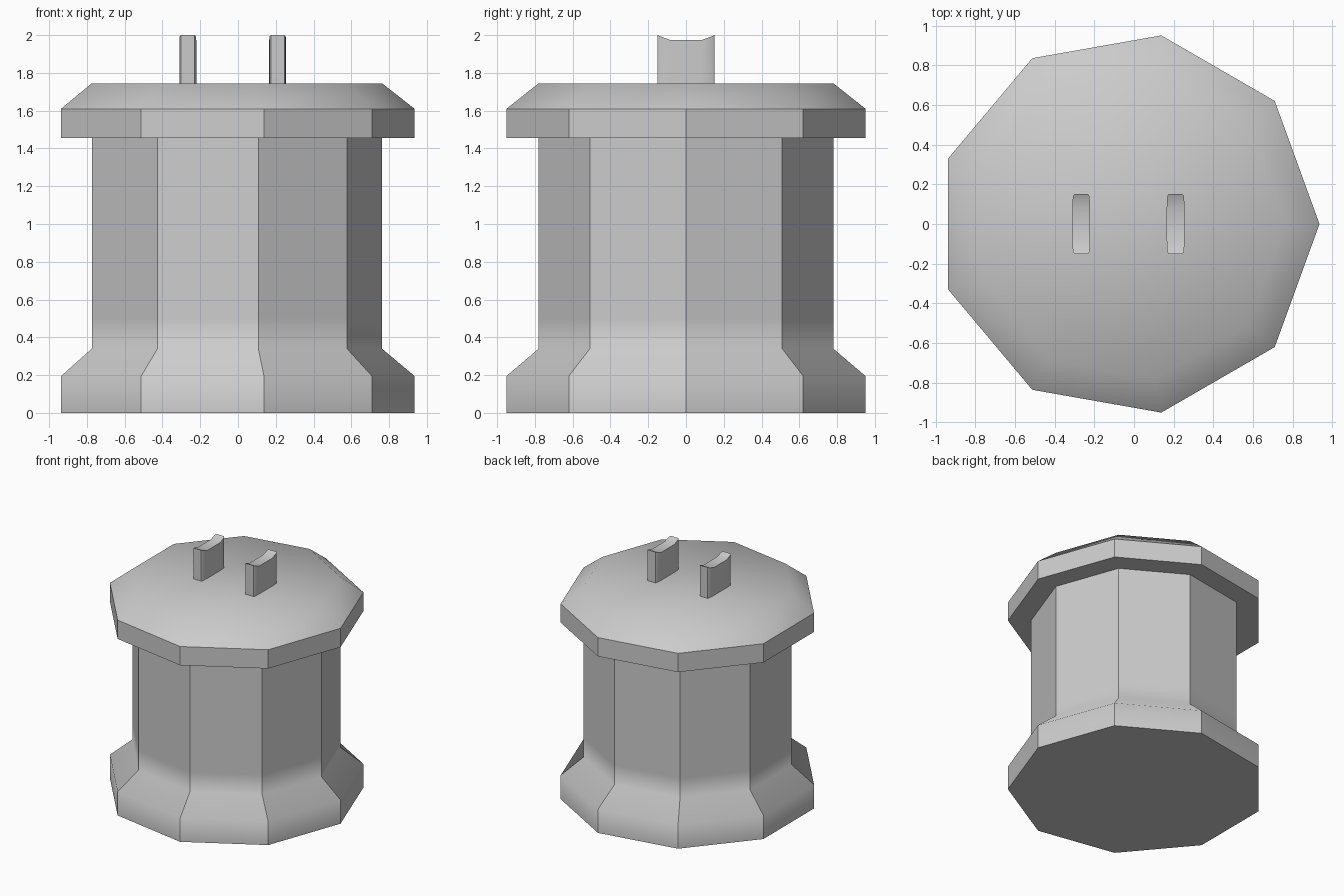
import bpy, bmesh
from math import cos, sin, pi

if "Cube" in bpy.data.objects:
    bpy.data.objects.remove(bpy.data.objects["Cube"])

CX = -0.03      # axis of the nine-sided housing
SIDES = 9


def finish(bm, name, is_sharp):
    bmesh.ops.recalc_face_normals(bm, faces=bm.faces)
    for f in bm.faces:
        f.smooth = True
    for e in bm.edges:
        e.smooth = not is_sharp(e)
    mesh = bpy.data.meshes.new(name)
    bm.to_mesh(mesh)
    bm.free()
    ob = bpy.data.objects.new(name, mesh)
    bpy.context.collection.objects.link(ob)
    return ob


def lathe(name, profile, cap_start, cap_end, is_sharp):
    """Stack nine-sided rings given as (radius, height)."""
    bm = bmesh.new()
    rings = [[bm.verts.new((CX + r * cos(2 * pi * i / SIDES),
                            r * sin(2 * pi * i / SIDES), z))
              for i in range(SIDES)] for r, z in profile]
    for a, b in zip(rings, rings[1:]):
        for i in range(SIDES):
            j = (i + 1) % SIDES
            bm.faces.new((a[i], a[j], b[j], b[i]))
    if cap_start:
        bm.faces.new(rings[0][::-1])
    if cap_end:
        bm.faces.new(rings[-1])
    return finish(bm, name, is_sharp)


def heights(e):
    return sorted(v.co.z for v in e.verts)


# Housing with flared base: corners and bottom rim stay sharp
def body_sharp(e):
    lo, hi = heights(e)
    return hi - lo > 0.01 or hi < 0.01


lathe("housing", [(0.965, 0), (0.965, 0.195), (0.792, 0.34),
                  (0.792, 0.5), (0.792, 1.455)], True, False, body_sharp)


# Lid with a softly shaded chamfered top
def lid_sharp(e):
    lo, hi = heights(e)
    return hi < 1.62


lathe("lid", [(0.792, 1.455), (0.965, 1.455), (0.965, 1.61),
              (0.792, 1.745)], False, True, lid_sharp)


# Prongs with a dished top and eased corners
def prong(name, x):
    half = [(0.085, 0.045, 1.975), (0.14, 0.042, 1.995), (0.15, 0.035, 2.0)]
    stations = [(-y, w, z) for y, w, z in reversed(half)] + half
    bm = bmesh.new()
    secs = [[bm.verts.new((x + sx * w, y, h))
             for sx, h in ((-1, 1.74), (1, 1.74), (1, z), (-1, z))]
            for y, w, z in stations]
    for a, b in zip(secs, secs[1:]):
        for i in range(4):
            j = (i + 1) % 4
            bm.faces.new((a[i], a[j], b[j], b[i]))
    bm.faces.new(secs[0])
    bm.faces.new(secs[-1][::-1])

    def sharp(e):
        return e.calc_face_angle(0) > 0.7
    bm.normal_update()
    return finish(bm, name, sharp)


prong("left_prong", CX - 0.236)
prong("right_prong", CX + 0.24)
